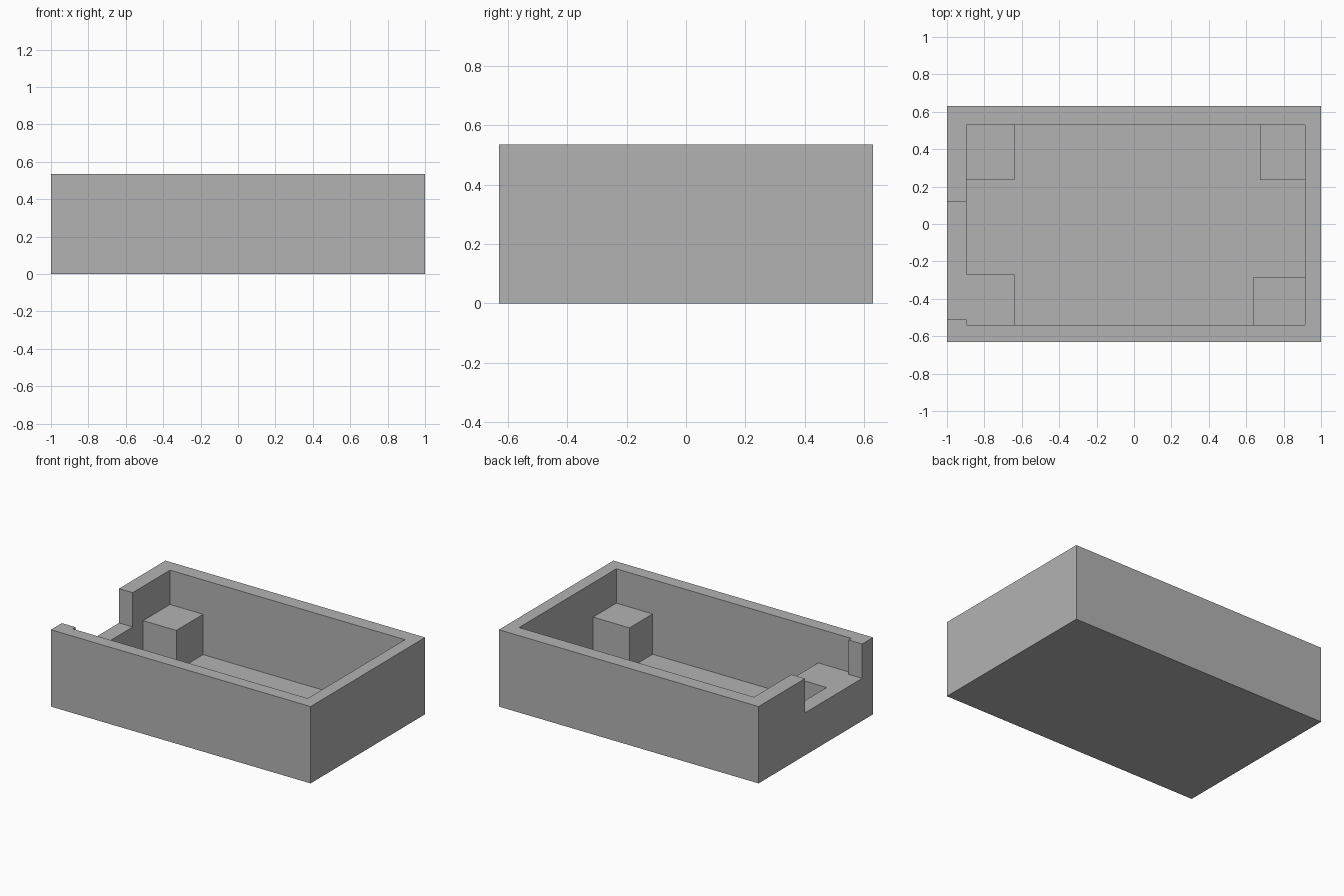
import bpy
import bmesh
from mathutils import Vector

cube = bpy.data.objects.get("Cube")
if cube:
    bpy.data.objects.remove(cube, do_unlink=True)

GREY = (0.45, 0.45, 0.45, 1)
grey = bpy.data.materials.new("plain_grey")
grey.use_nodes = True
grey.diffuse_color = GREY
grey.node_tree.nodes["Principled BSDF"].inputs["Base Color"].default_value = GREY

HEIGHT, FLOOR, LEDGE = 0.535, 0.015, 0.296
LEFT, RIGHT, FRONT, BACK = -0.895, 0.915, -0.54, 0.53   # inner wall planes
ABOVE = HEIGHT + 0.2


def box(name, low, high):
    """Axis-aligned box between two corners."""
    low, high = Vector(low), Vector(high)
    bm = bmesh.new()
    bmesh.ops.create_cube(bm, size=1)
    bmesh.ops.scale(bm, vec=high - low, verts=bm.verts)
    bmesh.ops.translate(bm, vec=(low + high) / 2, verts=bm.verts)
    mesh = bpy.data.meshes.new(name)
    bm.to_mesh(mesh)
    bm.free()
    mesh.materials.append(grey)
    obj = bpy.data.objects.new(name, mesh)
    bpy.context.collection.objects.link(obj)
    return obj


def cut(target, cutter):
    """Subtract the cutter from the target, then discard it."""
    cutter.hide_render = True
    mod = target.modifiers.new(cutter.name, 'BOOLEAN')
    mod.operation = 'DIFFERENCE'
    mod.solver = 'EXACT'
    mod.object = cutter
    bpy.context.view_layer.objects.active = target
    bpy.ops.object.modifier_apply(modifier=mod.name)
    bpy.data.objects.remove(cutter, do_unlink=True)


# Open tray with thick walls and a thin floor
tray = box("tray", (-1, -0.63, 0), (1, 0.63, HEIGHT))
cut(tray, box("cavity", (LEFT, FRONT, FLOOR), (RIGHT, BACK, ABOVE)))

# Opening in one end wall, down to the height of the posts
cut(tray, box("wall_notch", (-1.2, -0.51, LEDGE), (LEFT + 0.1, 0.12, ABOVE)))

# Corner support posts: wall corner and opposite free corner
posts = {
    "back_right_post": ((LEFT, BACK), (-0.64, 0.235)),
    "front_right_post": ((LEFT, FRONT), (-0.64, -0.27)),
    "back_left_post": ((RIGHT, BACK), (0.675, 0.235)),
    "front_left_post": ((RIGHT, FRONT), (0.635, -0.285)),
}
for name, (a, b) in posts.items():
    xs, ys = sorted((a[0], b[0])), sorted((a[1], b[1]))
    box(name, (xs[0], ys[0], FLOOR), (xs[1], ys[1], LEDGE))
